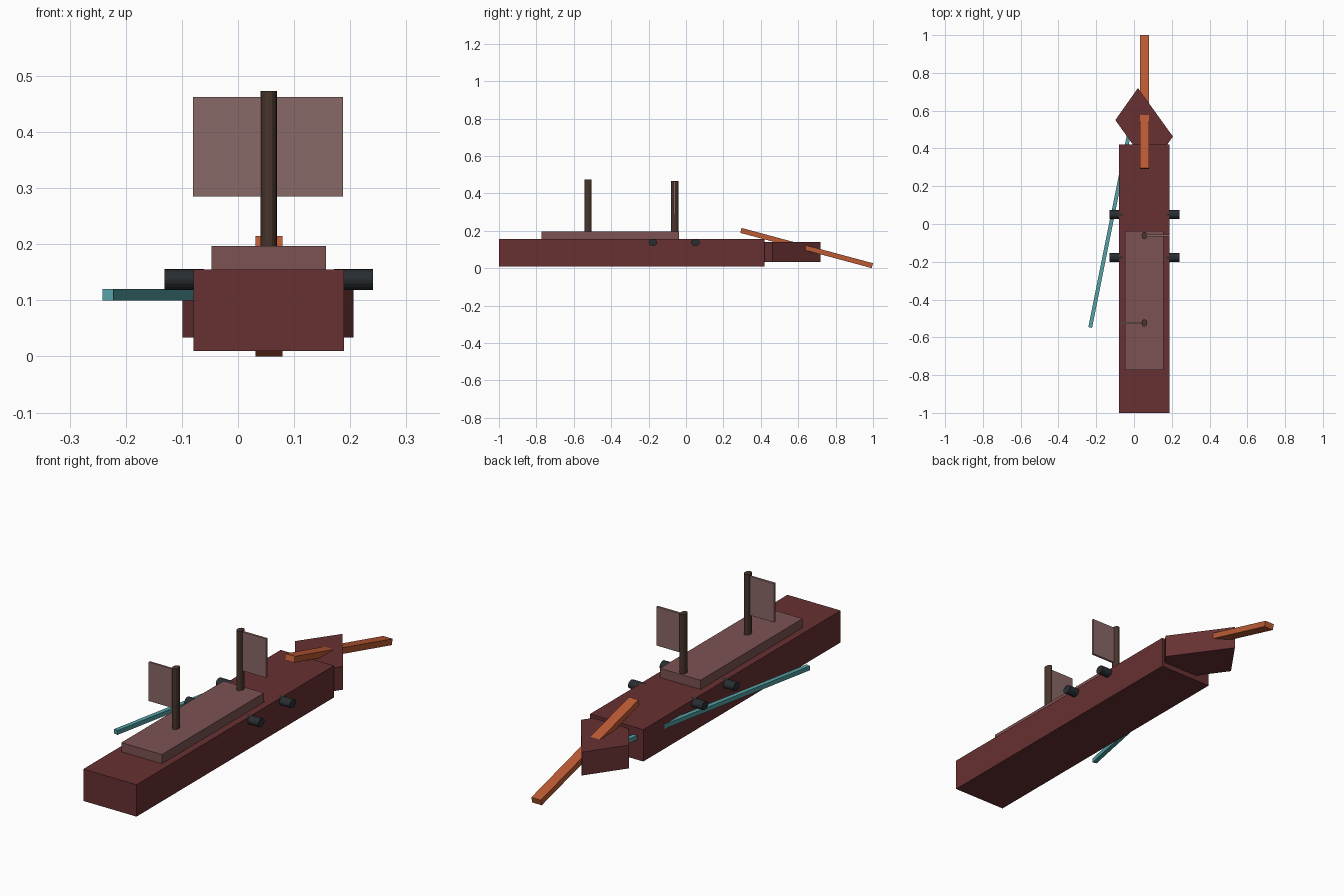
import bpy
import bmesh
from math import radians, atan2, hypot, pi
from mathutils import Vector

if "Cube" in bpy.data.objects:
    bpy.data.objects.remove(bpy.data.objects["Cube"])


def material(name, rgb):
    m = bpy.data.materials.new(name)
    m.diffuse_color = (*rgb, 1)
    m.use_nodes = True
    m.node_tree.nodes["Principled BSDF"].inputs["Base Color"].default_value = m.diffuse_color
    return m


HULL = material("dark_red_wood", (0.135, 0.030, 0.032))
DECK = material("deck_wood", (0.20, 0.085, 0.085))
SAIL = material("sail_cloth", (0.25, 0.14, 0.135))
MAST = material("mast_wood", (0.065, 0.035, 0.025))
IRON = material("iron", (0.022, 0.027, 0.031))
ORANGE = material("orange_wood", (0.50, 0.105, 0.035))
TEAL = material("teal_paint", (0.09, 0.36, 0.38))


def box(name, centre, size, mat, rot=(0, 0, 0)):
    bpy.ops.mesh.primitive_cube_add(size=1, location=centre, rotation=rot)
    ob = bpy.context.object
    ob.name = name
    ob.scale = size
    ob.data.materials.append(mat)
    return ob


def span(name, lo, hi, mat):
    lo, hi = Vector(lo), Vector(hi)
    return box(name, (lo + hi) / 2, hi - lo, mat)


def cylinder(name, centre, radii, length, mat, rot=(0, 0, 0)):
    bpy.ops.mesh.primitive_cylinder_add(vertices=16, radius=1, depth=1,
                                        location=centre, rotation=rot)
    ob = bpy.context.object
    ob.name = name
    ob.scale = (*radii, length)
    ob.data.materials.append(mat)
    return ob


# Hull and raised deck
span("hull", (-0.079, -1.0, 0.01), (0.189, 0.42, 0.155), HULL)
span("raised_deck", (-0.047, -0.772, 0.15), (0.157, -0.037, 0.197), DECK)

# Diamond shaped prow, partly sunk into the hull
bm = bmesh.new()
face = bm.faces.new([bm.verts.new((x, y, 0.034)) for x, y in
                     [(0.021, 0.72), (-0.099, 0.55), (0.086, 0.293), (0.206, 0.463)]])
top = bmesh.ops.extrude_face_region(bm, geom=[face])["geom"]
bmesh.ops.translate(bm, vec=(0, 0, 0.106),
                    verts=[v for v in top if isinstance(v, bmesh.types.BMVert)])
bmesh.ops.recalc_face_normals(bm, faces=bm.faces)
mesh = bpy.data.meshes.new("prow")
bm.to_mesh(mesh)
bm.free()
mesh.materials.append(HULL)
bpy.context.collection.objects.link(bpy.data.objects.new("prow", mesh))

# Masts, each with a sail on one side
for label, y, top_z, side in (("front", -0.524, 0.473, -1), ("rear", -0.061, 0.467, 1)):
    cylinder(label + "_mast", (0.055, y, (top_z + 0.17) / 2), (0.0145, 0.02),
             top_z - 0.17, MAST)
    box(label + "_sail", (0.0535 + side * 0.067, y, 0.3735), (0.134, 0.01, 0.177), SAIL)

# Cannons on both sides
for i, y in enumerate((-0.177, 0.05)):
    for label, x in (("left", -0.096), ("right", 0.206)):
        cylinder(f"cannon_{label}_{i + 1}", (x, y, 0.137), (0.019, 0.023), 0.07,
                 IRON, (0, pi / 2, 0))

# Sloping bowsprit
box("bowsprit", (0.055, 0.645, 0.1075), (0.048, 0.728, 0.027), ORANGE, (radians(-15), 0, 0))

# Oar running along the left side
a, b = Vector((-0.232, -0.548, 0.11)), Vector((-0.028, 0.47, 0.11))
d = b - a
box("oar", (a + b) / 2, (0.02, hypot(d.x, d.y), 0.02), TEAL, (0, 0, -atan2(d.x, d.y)))
